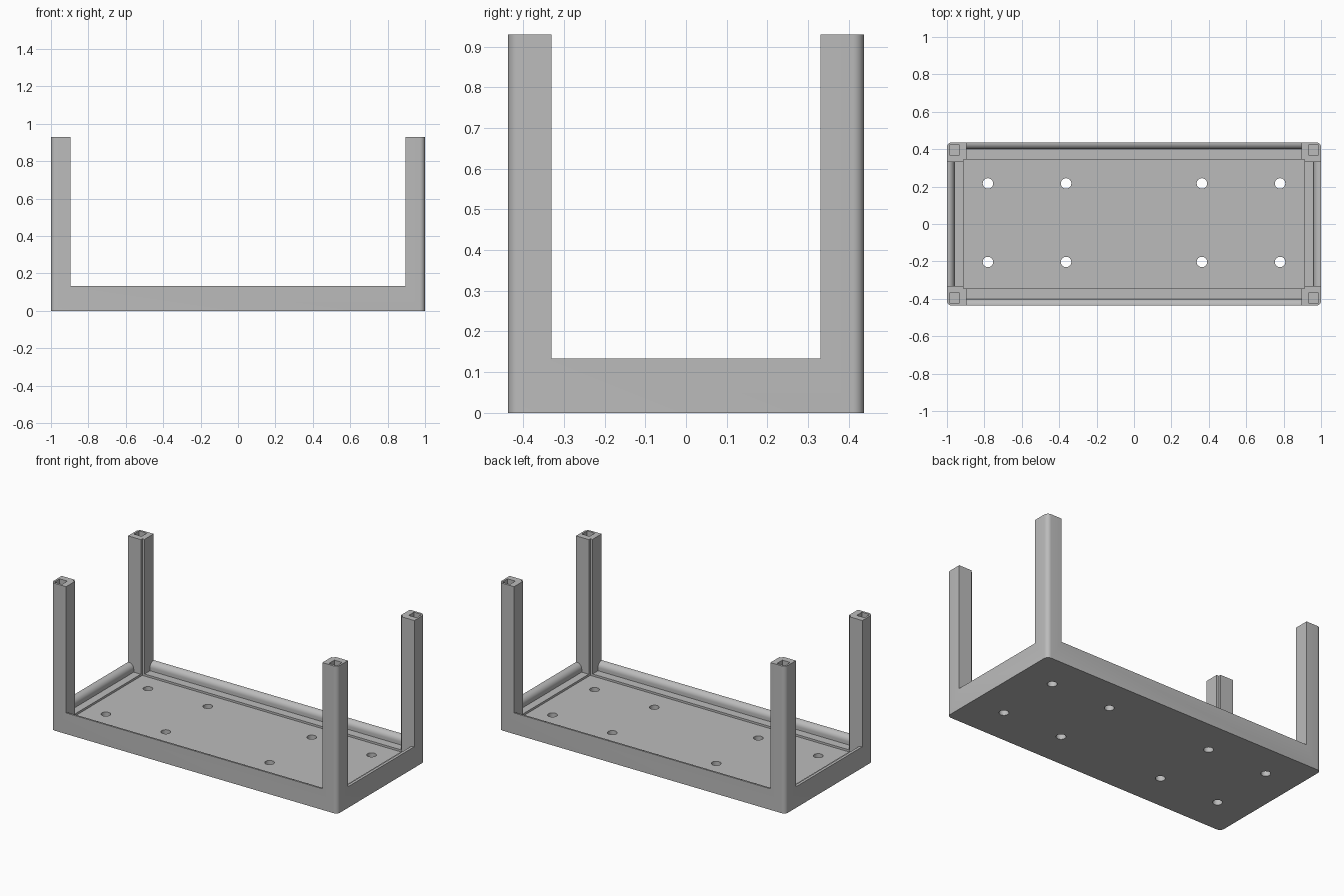
import bpy, bmesh, math

if "Cube" in bpy.data.objects:
    bpy.data.objects.remove(bpy.data.objects["Cube"])

X, Y, H = 1.0, 0.437, 0.93      # half length, half depth, leg height
RIM, LEDGE, FLOOR = 0.133, 0.08, 0.067
LEG_X, LEG_Y = 0.895, 0.331     # inner faces of the legs

grey = bpy.data.materials.new("plain grey")
grey.diffuse_color = (0.5, 0.5, 0.5, 1)
grey.use_nodes = True
grey.node_tree.nodes["Principled BSDF"].inputs["Base Color"].default_value = grey.diffuse_color


def prism(name, points, start, end, place):
    """Extrude a 2D outline between start and end; place maps (u, v, w) to xyz."""
    bm = bmesh.new()
    lo = [bm.verts.new(place(u, v, start)) for u, v in points]
    hi = [bm.verts.new(place(u, v, end)) for u, v in points]
    bm.faces.new(lo)
    bm.faces.new(hi)
    n = len(points)
    for i in range(n):
        j = (i + 1) % n
        bm.faces.new((lo[i], lo[j], hi[j], hi[i]))
    bmesh.ops.recalc_face_normals(bm, faces=bm.faces)
    mesh = bpy.data.meshes.new(name)
    bm.to_mesh(mesh)
    bm.free()
    obj = bpy.data.objects.new(name, mesh)
    bpy.context.collection.objects.link(obj)
    return obj


def arc(cx, cy, r, a0, a1, n):
    return [(cx + r * math.cos(math.radians(a0 + (a1 - a0) * i / n)),
             cy + r * math.sin(math.radians(a0 + (a1 - a0) * i / n)))
            for i in range(n + 1)]


def rect(x0, x1, y0, y1):
    return [(x0, y0), (x1, y0), (x1, y1), (x0, y1)]


def upright(u, v, w):
    return (u, v, w)


def cut(cutter):
    mod = body.modifiers.new("cut", 'BOOLEAN')
    mod.operation = 'DIFFERENCE'
    mod.solver = 'EXACT'
    mod.object = cutter
    bpy.ops.object.modifier_apply(modifier=mod.name)
    bpy.data.objects.remove(cutter)


def opening(inner, outer):
    """Section of the gap between legs: ledge, rounded rim, open above."""
    r = 0.034
    side = [(inner, LEDGE)] + arc(inner + r, RIM - r, r, 180, 90, 8)
    side += [(outer + 0.1, RIM), (outer + 0.1, H + 0.1)]
    return side + [(-u, v) for u, v in reversed(side)]


# Body: a block with rounded upright corners
R = 0.027
outline = []
for sx, sy, a in ((1, 1, 0), (-1, 1, 90), (-1, -1, 180), (1, -1, 270)):
    outline += arc(sx * (X - R), sy * (Y - R), R, a, a + 90, 6)
body = prism("tray_with_legs", outline, 0, H, upright)
body.data.materials.append(grey)
bpy.context.view_layer.objects.active = body
body.select_set(True)

# Gaps between the legs, leaving the rounded rim and ledge
cut(prism("long_gap", opening(0.40, Y), -LEG_X, LEG_X, lambda u, v, w: (w, u, v)))
cut(prism("short_gap", opening(0.96, X), -LEG_Y, LEG_Y, lambda u, v, w: (u, w, v)))

# Sunken floor, which also notches the inner leg corners
cut(prism("floor_recess", rect(-0.911, 0.911, -0.346, 0.346), FLOOR, H + 0.2, upright))

# Round holes through the floor
for x in (-0.781, -0.363, 0.363, 0.781):
    for y in (-0.203, 0.217):
        cut(prism("floor_hole", arc(x, y, 0.028, 0, 345, 23), -0.1, 0.2, upright))

# Square sockets in the leg tops
for sx in (-1, 1):
    for sy in (-1, 1):
        xs, ys = sorted((sx * 0.933, sx * 0.987)), sorted((sy * 0.37, sy * 0.423))
        cut(prism("leg_socket", rect(*xs, *ys), H - 0.133, H + 0.1, upright))

bpy.ops.object.shade_smooth_by_angle(angle=math.radians(30))
